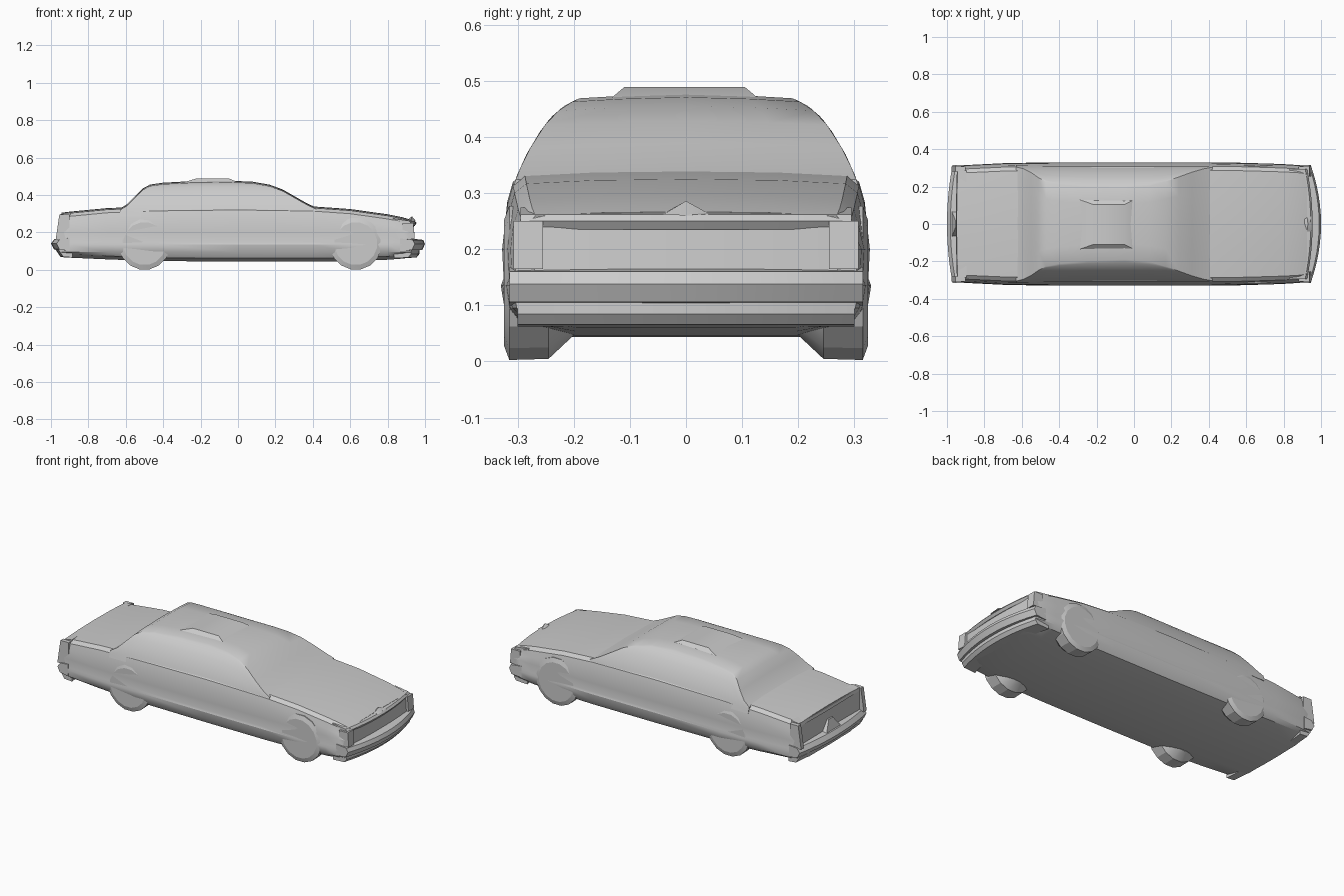
import bpy, bmesh, math
from mathutils import Vector

cube = bpy.data.objects.get("Cube")
if cube:
    bpy.data.objects.remove(cube, do_unlink=True)

grey = bpy.data.materials.new("plain_grey")
grey.use_nodes = True
colour = (0.6, 0.6, 0.6, 1)
grey.diffuse_color = colour
grey.node_tree.nodes["Principled BSDF"].inputs["Base Color"].default_value = colour


def finish(name, bm, angle=30):
    bmesh.ops.recalc_face_normals(bm, faces=bm.faces)
    mesh = bpy.data.meshes.new(name)
    bm.to_mesh(mesh)
    bm.free()
    mesh.materials.append(grey)
    obj = bpy.data.objects.new(name, mesh)
    bpy.context.collection.objects.link(obj)
    bpy.ops.object.select_all(action='DESELECT')
    obj.select_set(True)
    bpy.context.view_layer.objects.active = obj
    bpy.ops.object.shade_smooth_by_angle(angle=math.radians(angle))
    return obj


def loft(name, rings, angle=30):
    """Skin closed rings of points and cap both ends."""
    bm = bmesh.new()
    loops = [[bm.verts.new(p) for p in ring] for ring in rings]
    n = len(loops[0])
    for a, b in zip(loops, loops[1:]):
        for i in range(n):
            j = (i + 1) % n
            bm.faces.new((a[i], a[j], b[j], b[i]))
    bm.faces.new(loops[0])
    bm.faces.new(loops[-1])
    return finish(name, bm, angle)


def mirrored(half, x):
    """Closed ring at x from a half section given as (y, z)."""
    left = [Vector((x, y, z)) for y, z in half]
    return left + [Vector((x, -y, z)) for y, z in reversed(half) if y > 0]


def beam(name, profile, half, bow, steps=12):
    """Crosswise bar with an (x, z) profile, curved back at its ends."""
    rings = []
    for k in range(steps + 1):
        t = 2 * k / steps - 1
        rings.append([(x - bow * t * t, half * t, z) for x, z in profile])
    return loft(name, rings)


def block(name, lower, upper, z0, z1):
    """Frustum; lower and upper are (x0, x1, y0, y1)."""
    def corners(r, z):
        return [(r[0], r[2], z), (r[1], r[2], z), (r[1], r[3], z), (r[0], r[3], z)]
    return loft(name, [corners(lower, z0), corners(upper, z1)])


# Lower body: x, half width, bottom, top
stations = [(-0.945, .308, .068, .30), (-0.9, .315, .065, .306),
            (-0.7, .325, .056, .325), (-0.45, .33, .047, .335),
            (0, .33, .044, .34), (0.4, .33, .044, .334),
            (0.6, .327, .046, .32), (0.8, .32, .054, .292),
            (0.88, .315, .06, .276), (0.925, .308, .066, .262)]
body = []
for x, w, zb, zt in stations:
    half = [(0, zb), (w * .62, zb), (w * .92, zb + .018), (w * .98, .095),
            (w, .135), (w * .985, .148), (w * .993, .2), (w * .965, zt - .055),
            (w * .935, zt - .02), (w * .87, zt - .003), (w * .5, zt + .003), (0, zt + .005)]
    body.append(mirrored(half, x))
loft("body", body)

# Cabin: side curve leans in with height and is cut at each roof station
lean = [(.285, .315), (.33, .302), (.37, .284), (.41, .26), (.435, .241),
        (.455, .218), (.467, .195), (.48, .16)]


def lean_y(z):
    for (za, ya), (zb, yb) in zip(lean, lean[1:]):
        if z <= zb:
            return ya + (yb - ya) * (z - za) / (zb - za)
    return lean[-1][1]


roof = [(-0.63, .325), (-0.59, .35), (-0.55, .39), (-0.51, .432), (-0.47, .453),
        (-0.4, .463), (-0.25, .471), (-0.05, .474), (0.08, .468), (0.17, .452),
        (0.24, .426), (0.31, .386), (0.37, .352), (0.42, .329)]
cabin = []
for x, zt in roof:
    half = [(0, .285)]
    for f in (0, .3, .55, .75, .88, .96, 1):
        z = .285 + (zt - .005 - .285) * f
        half.append((lean_y(z), z))
    half += [(lean_y(zt) * .6, zt), (0, zt + .003)]
    cabin.append(mirrored(half, x))
loft("cabin", cabin, 35)

# Raised roof panel
block("roof_panel", (-.29, .0, -.135, .13), (-.22, -.05, -.11, .105), .468, .489)

# Nose: bumper, valance, hood lip, lamp housings, ornament
beam("front_bumper", [(.92, .1), (.985, .106), (1.0, .138), (.99, .16), (.92, .168)], .315, .055)
beam("front_valance", [(.88, .062), (.955, .066), (.97, .085), (.97, .108), (.88, .11)], .3, .045)
beam("hood_lip", [(.86, .25), (.945, .235), (.955, .25), (.945, .262), (.86, .274)], .295, .03)
beam("grille", [(.9, .16), (.945, .16), (.94, .24), (.9, .24)], .27, .015)
loft("hood_ornament", [[(.9, -.04, .262), (.95, -.04, .262), (.925, -.04, .264)],
                       [(.9, 0, .26), (.95, 0, .26), (.93, 0, .286)],
                       [(.9, .04, .262), (.95, .04, .262), (.925, .04, .264)]])

# Tail: bumper, valance, rim round the recessed panel, centre badge
beam("rear_bumper", [(-.93, .1), (-.985, .11), (-1.0, .14), (-.982, .165), (-.93, .17)], .315, -.03)
beam("rear_valance", [(-.9, .066), (-.95, .07), (-.975, .108), (-.9, .11)], .3, -.015)
beam("trunk_lip", [(-.9, .28), (-.952, .28), (-.948, .298), (-.9, .306)], .285, -.005)
block("rear_badge", (-.975, -.94, -.07, .07), (-.955, -.94, -.02, .02), .16, .225)

for side, s in (("left", 1), ("right", -1)):
    ys = sorted((s * .255, s * .307))
    block(side + "_lamp_housing", (.88, .945, *ys), (.88, .938, *ys), .165, .25)
    ys = sorted((s * .282, s * .308))
    block(side + "_tail_fin", (-.975, -.9, *ys), (-.955, -.9, *ys), .16, .296)

    # Wheels: lathed, with a tapered inner side
    for end, wx in (("front", .63), ("rear", -.5)):
        rings = []
        for y, r in ((.2, .095), (.245, .138), (.315, .14), (.324, .115)):
            rings.append([(wx + r * math.cos(a), s * y, .14 + r * math.sin(a))
                          for a in (math.tau * (k + .5) / 16 for k in range(16))])
        loft(end + "_" + side + "_wheel", rings, 20)
